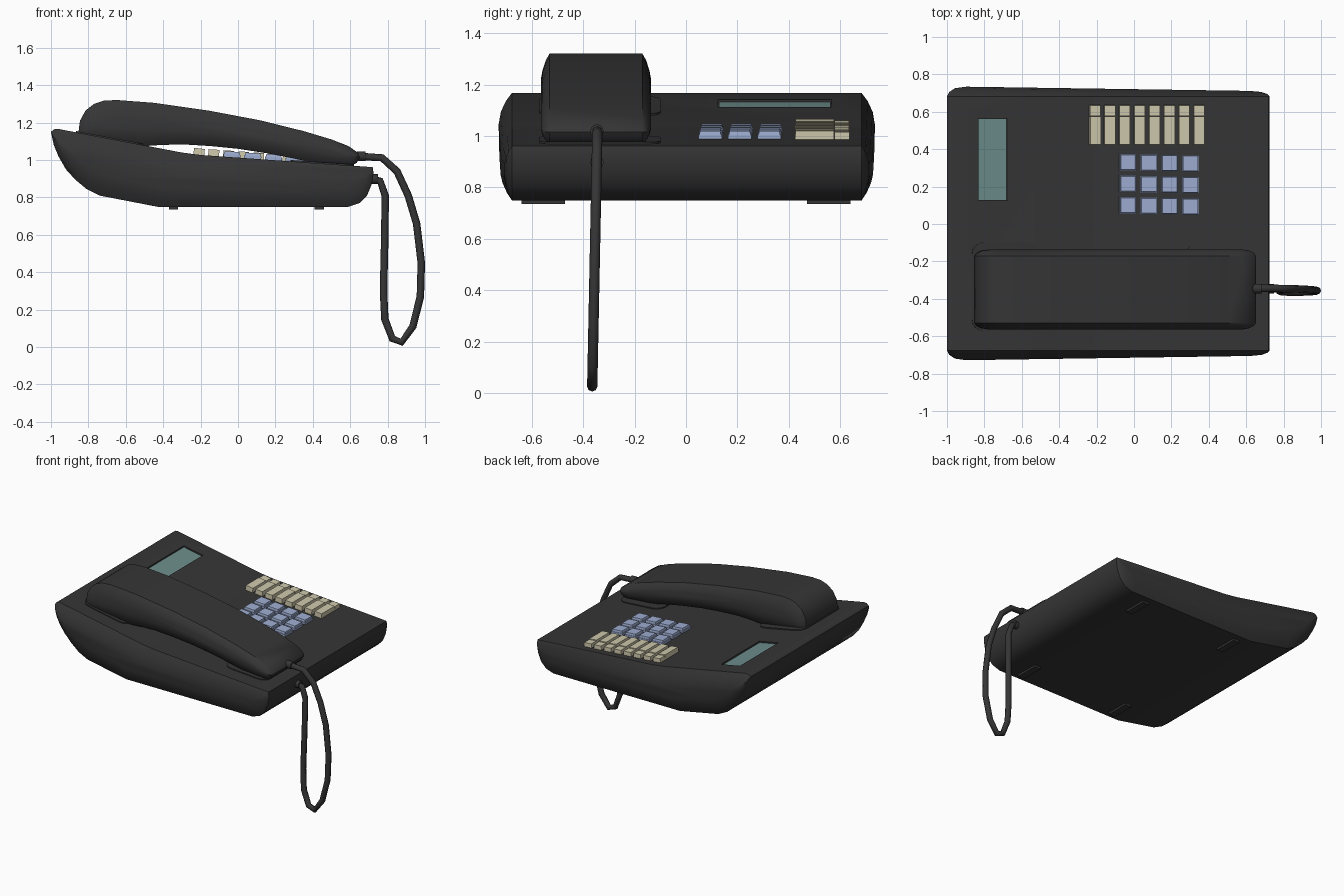
import bpy, bmesh, math
from mathutils import Matrix

cube = bpy.data.objects.get("Cube")
if cube:
    bpy.data.objects.remove(cube)


def material(name, rgb):
    m = bpy.data.materials.new(name)
    m.use_nodes = True
    m.diffuse_color = (*rgb, 1)
    m.node_tree.nodes["Principled BSDF"].inputs["Base Color"].default_value = (*rgb, 1)
    return m


black = material("charcoal plastic", (0.036, 0.036, 0.036))
blue = material("pale blue", (0.34, 0.42, 0.64))
cream = material("cream", (0.62, 0.58, 0.41))
teal = material("display teal", (0.15, 0.27, 0.26))


def finish(name, bm, mat, smooth=None):
    bmesh.ops.recalc_face_normals(bm, faces=bm.faces[:])
    me = bpy.data.meshes.new(name)
    bm.to_mesh(me)
    bm.free()
    ob = bpy.data.objects.new(name, me)
    bpy.context.collection.objects.link(ob)
    me.materials.append(mat)
    if smooth:
        smooth_shade(ob, smooth)
    return ob


def smooth_shade(ob, degrees):
    bpy.ops.object.select_all(action="DESELECT")
    ob.select_set(True)
    bpy.context.view_layer.objects.active = ob
    bpy.ops.object.shade_smooth_by_angle(angle=math.radians(degrees))


def domed_body(name, profile, spine, centre_x, centre_y, half, rings, taper):
    """Extrude an xz profile along y and dome both ends towards a spine line."""
    bm = bmesh.new()
    stations = [(-half - b, sx, sz, -b) for b, sx, sz in reversed(rings)]
    stations += [(half + b, sx, sz, b) for b, sx, sz in rings]
    loops = []
    for y, sx, sz, bulge in stations:
        loop = []
        for x, z in profile:
            nx = centre_x + (x - centre_x) * sx
            nz = spine(nx) + (z - spine(x)) * sz
            ny = y - bulge + bulge * taper(nx)
            loop.append(bm.verts.new((nx, centre_y + ny, nz)))
        loops.append(loop)
    n = len(profile)
    for a, b in zip(loops, loops[1:]):
        for i in range(n):
            j = (i + 1) % n
            bm.faces.new((a[i], a[j], b[j], b[i]))
    bm.faces.new(loops[0])
    bm.faces.new(loops[-1])
    return finish(name, bm, black, 35)


# Sloping top of the base
TOP = [(-0.965, 1.167), (-0.3, 1.04), (-0.2, 1.027), (0.72, 0.962)]


def top_at(x):
    for (x0, z0), (x1, z1) in zip(TOP, TOP[1:]):
        if x <= x1:
            break
    slope = (z1 - z0) / (x1 - x0)
    return z0 + slope * (x - x0), -math.atan(slope)


def add_slab(bm, x, y, w, d, low, high, shrink=1.0, corner=0):
    """Box lying on the sloping top, from height low to high above it."""
    z, tilt = top_at(x)
    verts = bmesh.ops.create_cube(bm, size=1)["verts"]
    for v in verts:
        s = shrink if v.co.z > 0 else 1
        inset = (1 - s) * min(w, d)
        v.co.x *= w - inset
        v.co.y *= d - inset
        v.co.z = high if v.co.z > 0 else low
    if corner:
        edges = {e for v in verts for e in v.link_edges
                 if abs(e.verts[0].co.z - e.verts[1].co.z) > 1e-5}
        bmesh.ops.bevel(bm, geom=list(edges), offset=corner, segments=4,
                        profile=0.5, affect="EDGES")
        verts = bm.verts[:]
    bmesh.ops.transform(bm, verts=verts,
                        matrix=Matrix.Translation((x, y, z)) @ Matrix.Rotation(tilt, 4, "Y"))


def slab(name, mat, *args, **kw):
    bm = bmesh.new()
    add_slab(bm, *args, **kw)
    return finish(name, bm, mat)


# Base shell
base_profile = TOP + [
    (0.725, 0.93), (0.715, 0.87), (0.69, 0.81), (0.65, 0.77), (0.59, 0.75),
    (-0.43, 0.75), (-0.74, 0.81), (-0.81, 0.845), (-0.87, 0.895), (-0.92, 0.95),
    (-0.96, 1.02), (-0.985, 1.08), (-1.0, 1.15), (-0.985, 1.164)]
base = domed_body(
    "base", base_profile, lambda x: 0.87 + 0.3 * max(0, -x - 0.3) ** 1.3,
    -0.14, 0.003, 0.68,
    [(0, 1, 1), (0.02, 0.985, 0.78), (0.037, 0.95, 0.5), (0.045, 0.88, 0.25)],
    lambda x: 0.84 - 0.33 * x)

# Recessed display
cutter = slab("display_cutter", black, -0.755, 0.345, 0.155, 0.44, -0.014, 0.05)
cut = base.modifiers.new("display_recess", "BOOLEAN")
cut.operation = "DIFFERENCE"
cut.object = cutter
bpy.context.view_layer.objects.active = base
bpy.ops.object.modifier_apply(modifier=cut.name)
bpy.data.objects.remove(cutter)
smooth_shade(base, 35)
slab("display", teal, -0.755, 0.345, 0.15, 0.435, -0.018, -0.009)

# Handset cradle pads
slab("ear_cradle", black, -0.685, -0.335, 0.37, 0.47, -0.01, 0.007, corner=0.06)
slab("mouth_cradle", black, 0.45, -0.335, 0.34, 0.47, -0.01, 0.007, corner=0.06)

# Handset
handset_profile = [
    (-0.84, 1.11), (-0.853, 1.15), (-0.845, 1.21), (-0.815, 1.265), (-0.77, 1.3),
    (-0.72, 1.317), (-0.65, 1.321), (-0.45, 1.306), (-0.15, 1.263), (0.12, 1.212),
    (0.35, 1.155), (0.5, 1.11), (0.59, 1.075), (0.64, 1.04), (0.652, 1.015),
    (0.635, 0.985), (0.6, 0.968), (0.42, 0.98), (0.3, 1.008), (0.15, 1.037),
    (0, 1.06), (-0.15, 1.075), (-0.3, 1.084), (-0.42, 1.08), (-0.52, 1.073), (-0.75, 1.09)]
domed_body(
    "handset", handset_profile, lambda x: 1.15 - 0.14 * x - 0.128 * x * x,
    -0.1, -0.35, 0.18,
    [(0, 1, 1), (0.015, 0.985, 0.8), (0.028, 0.95, 0.5), (0.034, 0.9, 0.25)],
    lambda x: 1)

# Dial keys: four columns, three rows
bm = bmesh.new()
for col in range(4):
    for row in range(3):
        x, y = -0.033 + 0.111 * col, 0.1 + 0.115 * row - 0.002 * col
        add_slab(bm, x, y, 0.092, 0.092, -0.01, 0.015)
        add_slab(bm, x, y, 0.086, 0.086, 0.01, 0.03, shrink=0.92)
finish("dial_keys", bm, blue)

# Memory keys: a long button and a short label tab in each column
bm = bmesh.new()
for col in range(8):
    x = -0.21 + 0.0795 * col
    add_slab(bm, x, 0.5, 0.06, 0.152, -0.01, 0.034, shrink=0.95)
    add_slab(bm, x, 0.606, 0.06, 0.06, -0.01, 0.029, shrink=0.95)
finish("memory_keys", bm, cream)

# Feet
bm = bmesh.new()
for x in (-0.345, 0.435):
    for y in (-0.555, 0.555):
        bmesh.ops.create_cube(bm, size=1, matrix=Matrix.Translation((x, y, 0.748))
                              @ Matrix.Diagonal((0.05, 0.17, 0.024, 1)))
finish("feet", bm, black)

# Cord hanging from handset to base
path = [(0.64, 1.02), (0.77, 1.012), (0.85, 0.94), (0.91, 0.81), (0.955, 0.66),
        (0.98, 0.45), (0.975, 0.27), (0.935, 0.11), (0.875, 0.026), (0.825, 0.045),
        (0.785, 0.15), (0.778, 0.3), (0.785, 0.6), (0.787, 0.81), (0.76, 0.888),
        (0.70, 0.9)]
curve = bpy.data.curves.new("cord", "CURVE")
curve.dimensions = "3D"
curve.bevel_depth = 0.02
curve.bevel_resolution = 2
curve.use_fill_caps = True
spline = curve.splines.new("POLY")
spline.points.add(len(path) - 1)
for p, (x, z) in zip(spline.points, path):
    p.co = (x, -0.365 + 0.02 * z, z, 1)
curve.materials.append(black)
cord = bpy.data.objects.new("cord", curve)
bpy.context.collection.objects.link(cord)

# Cord plugs
for name, x, z in (("handset_plug", 0.66, 1.02), ("base_plug", 0.725, 0.898)):
    bm = bmesh.new()
    bmesh.ops.create_cone(bm, cap_ends=True, segments=12, radius1=0.026, radius2=0.026,
                          depth=0.045, matrix=Matrix.Translation((x, -0.346, z))
                          @ Matrix.Rotation(math.pi / 2, 4, "Y"))
    finish(name, bm, black, 40)
